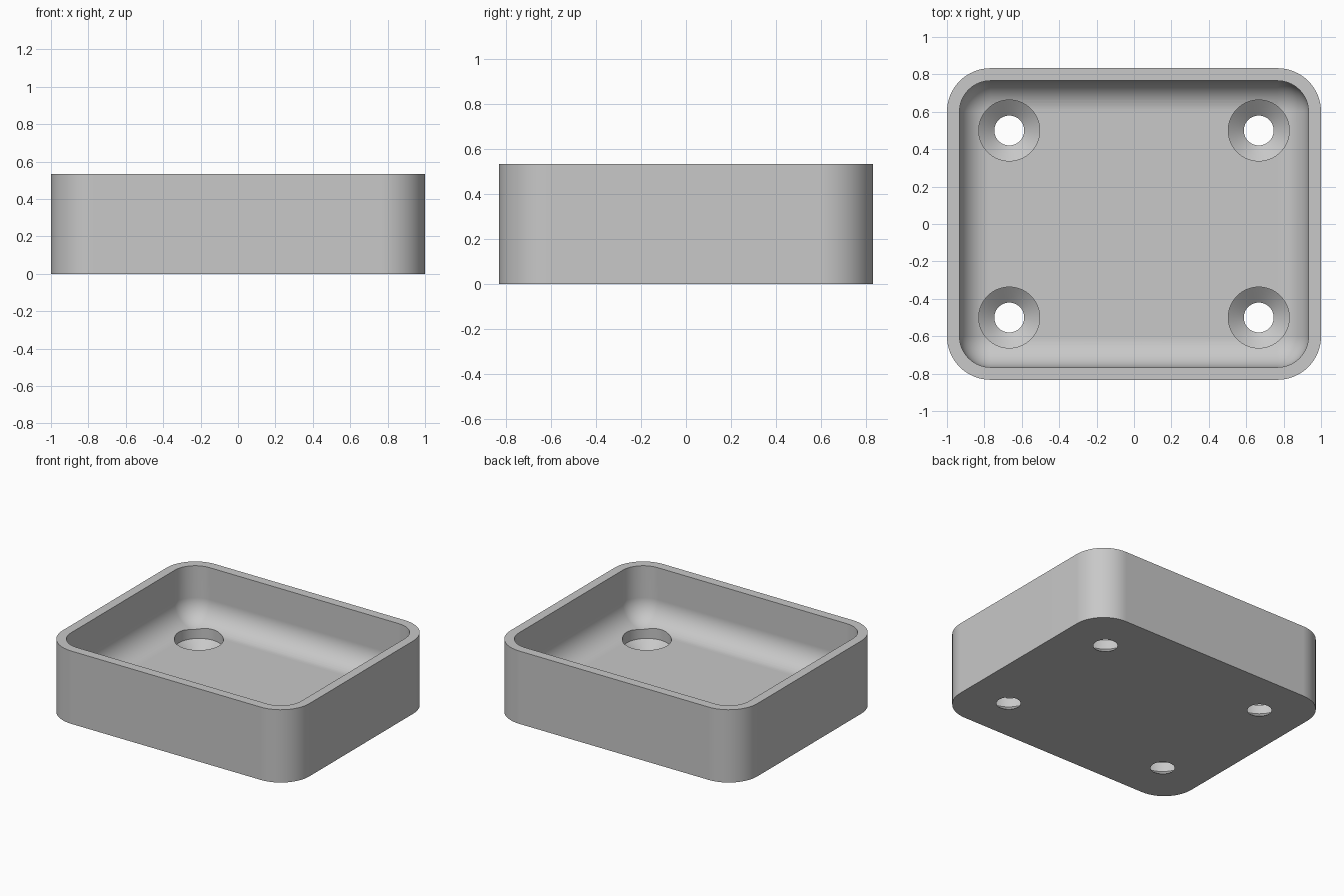
import bpy, bmesh
from math import cos, sin, pi

cube = bpy.data.objects.get("Cube")
if cube:
    bpy.data.objects.remove(cube, do_unlink=True)

HALF_X, HALF_Y, HEIGHT = 1.0, 0.833, 0.533
WALL, FLOOR, CORNER = 0.067, 0.133, 0.233
FILLET = CORNER - WALL
SEGMENTS = 16

grey = bpy.data.materials.new("plain grey")
grey.use_nodes = True
colour = (0.58, 0.58, 0.58, 1)
grey.diffuse_color = colour
grey.node_tree.nodes["Principled BSDF"].inputs["Base Color"].default_value = colour


def make_object(name, bm):
    bmesh.ops.recalc_face_normals(bm, faces=bm.faces)
    mesh = bpy.data.meshes.new(name)
    bm.to_mesh(mesh)
    bm.free()
    mesh.materials.append(grey)
    obj = bpy.data.objects.new(name, mesh)
    bpy.context.collection.objects.link(obj)
    return obj


def rounded_ring(bm, inset, z):
    """Rounded rectangle, set in from the outer wall."""
    radius = max(CORNER - inset, 0.0)
    cx, cy = HALF_X - CORNER, HALF_Y - CORNER
    ring = []
    for quarter, (sx, sy) in enumerate([(1, 1), (-1, 1), (-1, -1), (1, -1)]):
        for i in range(SEGMENTS + 1):
            a = (quarter + i / SEGMENTS) * pi / 2
            ring.append(bm.verts.new((sx * cx + radius * cos(a), sy * cy + radius * sin(a), z)))
    return ring


def circle_ring(bm, x, y, radius, z, count=64):
    return [bm.verts.new((x + radius * cos(2 * pi * i / count),
                          y + radius * sin(2 * pi * i / count), z)) for i in range(count)]


def loft(bm, rings):
    """Skin the rings in order and cap both ends."""
    for a, b in zip(rings, rings[1:]):
        for i in range(len(a)):
            j = (i + 1) % len(a)
            bm.faces.new((a[i], a[j], b[j], b[i]))
    bm.faces.new(rings[0])
    bm.faces.new(rings[-1])


# Tray: outer wall, flat rim, inner wall and rounded floor edge
bm = bmesh.new()
profile = [(0, 0), (0, HEIGHT), (WALL, HEIGHT)]
for i in range(SEGMENTS + 1):
    a = i / SEGMENTS * pi / 2
    profile.append((WALL + FILLET * (1 - cos(a)), FLOOR + FILLET * (1 - sin(a))))
loft(bm, [rounded_ring(bm, inset, z) for inset, z in profile])
bmesh.ops.remove_doubles(bm, verts=bm.verts, dist=0.0001)
tray = make_object("tray", bm)

# Four countersunk screw holes: a cone below a straight bore
bm = bmesh.new()
for x in (-0.667, 0.667):
    for y in (-0.5, 0.5):
        bore = [(0.055, -0.02), (0.163, 0.067), (0.163, 0.4)]
        loft(bm, [circle_ring(bm, x, y, r, z) for r, z in bore])
cutter = make_object("screw_hole_cutter", bm)
cutter.hide_render = True

cut = tray.modifiers.new("screw holes", "BOOLEAN")
cut.operation = "DIFFERENCE"
cut.solver = "EXACT"
cut.object = cutter

for obj in bpy.context.selected_objects:
    obj.select_set(False)
bpy.context.view_layer.objects.active = tray
tray.select_set(True)
bpy.ops.object.modifier_apply(modifier=cut.name)
bpy.data.objects.remove(cutter, do_unlink=True)

# Smooth curves with crisp rims
bpy.ops.object.shade_smooth_by_angle(angle=pi / 6)
weighted = tray.modifiers.new("even shading", "WEIGHTED_NORMAL")
weighted.keep_sharp = True
